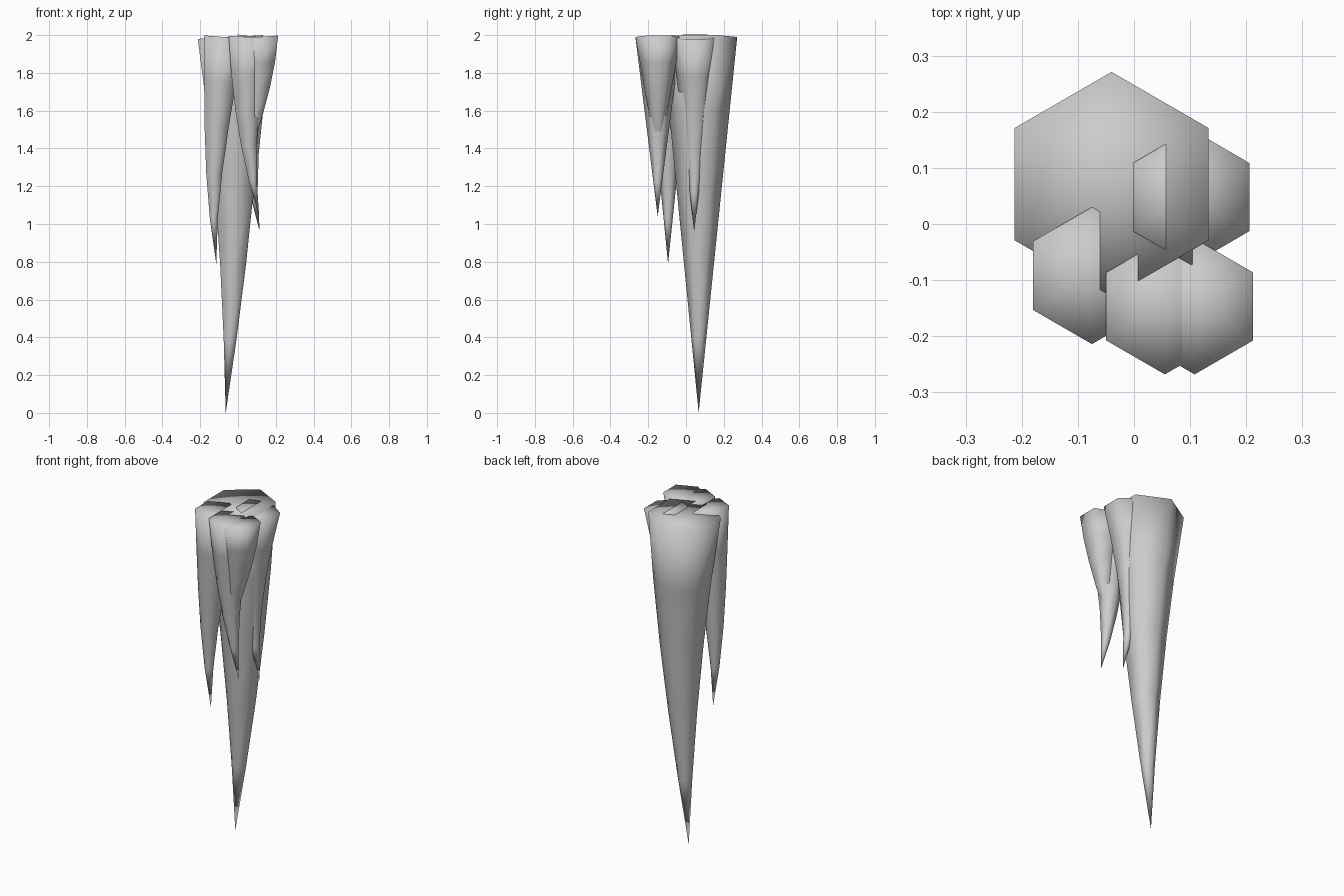
import bpy, bmesh, math
from mathutils import Vector

if "Cube" in bpy.data.objects:
    bpy.data.objects.remove(bpy.data.objects["Cube"])

SEGS, SIDES, TOP = 5, 6, 1.99


def bez(p, t):
    u = 1 - t
    return u**3 * p[0] + 3*u*u*t * p[1] + 3*u*t*t * p[2] + t**3 * p[3]


def slope(p, t):
    u = 1 - t
    return 3*u*u*(p[1]-p[0]) + 6*u*t*(p[2]-p[1]) + 3*t*t*(p[3]-p[2])


def icicle(name, radius, xs, y_top, y_tip, z_tip):
    """Hexagonal spike swept down a gently S-shaped centreline."""
    pts = [Vector((x, y_top + (y_tip - y_top) * i / 3,
                   TOP + (z_tip - TOP) * i / 3)) for i, x in enumerate(xs)]
    bm = bmesh.new()
    rings = []
    for k in range(SEGS):
        t = k / SEGS
        c, d = bez(pts, t), slope(pts, t)
        # ring lies square to the centreline's sideways lean
        side = Vector((-d.z, 0, d.x)).normalized()
        r = radius * (1 - t)
        rings.append([bm.verts.new(c + side * r * math.sin(a) + Vector((0, r * math.cos(a), 0)))
                      for a in (math.tau * i / SIDES for i in range(SIDES))])
    cap = bm.verts.new(pts[0])
    tip = bm.verts.new(pts[3])
    for i in range(SIDES):
        j = (i + 1) % SIDES
        bm.faces.new((cap, rings[0][i], rings[0][j]))
        for a, b in zip(rings, rings[1:]):
            bm.faces.new((a[i], b[i], b[j], a[j]))
        bm.faces.new((rings[-1][i], tip, rings[-1][j]))
    bmesh.ops.recalc_face_normals(bm, faces=bm.faces)
    for f in bm.faces:
        f.smooth = True
    me = bpy.data.meshes.new(name)
    bm.to_mesh(me)
    bm.free()
    ob = bpy.data.objects.new(name, me)
    bpy.context.collection.objects.link(ob)


# Large central spike
icicle("main_icicle", 0.2, (-0.04, -0.002, -0.02, -0.065), 0.071, 0.067, 0.0)
# Smaller spikes around it
icicle("left_icicle", 0.122, (-0.075, -0.107, -0.152, -0.115), -0.092, -0.095, 0.79)
icicle("front_icicle", 0.121, (0.055, 0.037, 0.045, 0.112), -0.147, -0.15, 1.04)
icicle("short_front_icicle", 0.121, (0.108, 0.125, 0.085, 0.05), -0.147, -0.15, 1.32)
icicle("right_icicle", 0.121, (0.102, 0.059, 0.045, 0.115), 0.048, 0.043, 0.96)
